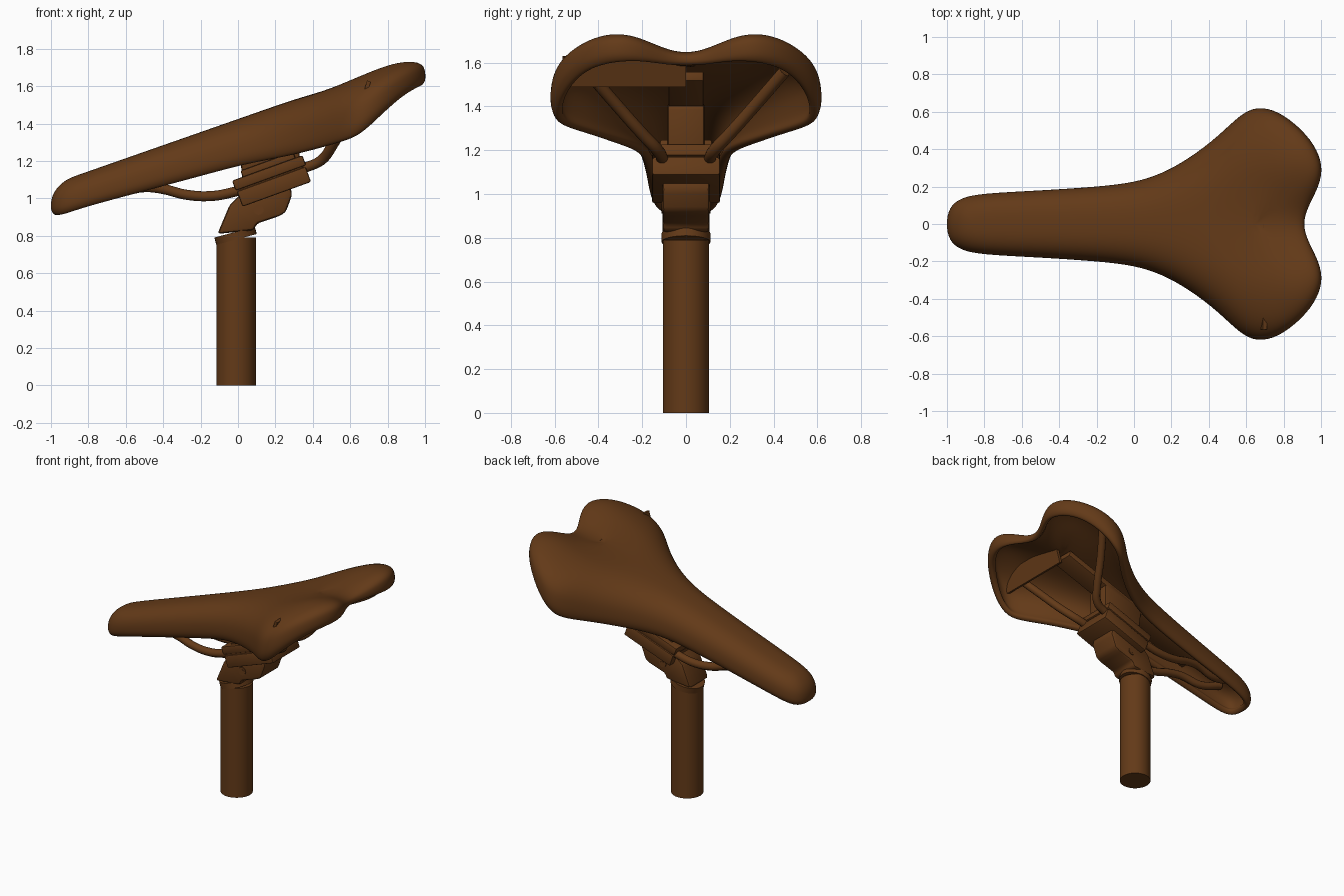
import bpy, bmesh, math
from mathutils import Vector

if "Cube" in bpy.data.objects:
    bpy.data.objects.remove(bpy.data.objects["Cube"])

mat = bpy.data.materials.new("brown")
mat.diffuse_color = (0.125, 0.042, 0.009, 1)
mat.use_nodes = True
mat.node_tree.nodes["Principled BSDF"].inputs["Base Color"].default_value = mat.diffuse_color


def finish(ob, angle=35):
    ob.data.materials.append(mat)
    bpy.ops.object.select_all(action='DESELECT')
    bpy.context.view_layer.objects.active = ob
    ob.select_set(True)
    if ob.type == 'CURVE':
        bpy.ops.object.convert(target='MESH')
    bpy.ops.object.shade_smooth_by_angle(angle=math.radians(angle))
    return ob


def from_bmesh(name, bm):
    me = bpy.data.meshes.new(name)
    bm.to_mesh(me)
    bm.free()
    ob = bpy.data.objects.new(name, me)
    bpy.context.collection.objects.link(ob)
    return ob


def prism(name, pts, y0, y1, bevel=0.01):
    """Side profile in x/z, extruded across y."""
    bm = bmesh.new()
    f = bm.faces.new([bm.verts.new((x, y0, z)) for x, z in pts])
    r = bmesh.ops.extrude_face_region(bm, geom=[f])
    vs = [v for v in r['geom'] if isinstance(v, bmesh.types.BMVert)]
    bmesh.ops.translate(bm, verts=vs, vec=(0, y1 - y0, 0))
    bmesh.ops.recalc_face_normals(bm, faces=bm.faces)
    if bevel:
        bmesh.ops.bevel(bm, geom=bm.edges[:], offset=bevel, segments=2,
                        profile=0.5, affect='EDGES')
    return finish(from_bmesh(name, bm))


def cylinder(name, r, depth, loc, rot=(0, 0, 0), sides=32):
    bpy.ops.mesh.primitive_cylinder_add(vertices=sides, radius=r, depth=depth,
                                        location=loc, rotation=rot)
    ob = bpy.context.object
    ob.name = name
    return finish(ob)


# Saddle shell: edge x, edge y, lower rim z, spine x, from nose to tail notch
outline = [
    (-1.007, 0, .905, -.86), (-.99, .09, .9, -.86), (-.93, .14, .91, -.86),
    (-.82, .165, .945, -.82), (-.5, .18, 1.03, -.5), (-.2, .2, 1.11, -.2),
    (0, .222, 1.165, 0), (.15, .27, 1.195, .14), (.3, .355, 1.225, .26),
    (.45, .47, 1.265, .38), (.57, .59, 1.3, .48), (.66, .632, 1.33, .54),
    (.77, .607, 1.43, .6), (.88, .525, 1.53, .62), (.965, .43, 1.58, .62),
    (1.015, .31, 1.6, .62), (.99, .2, 1.6, .62), (.935, .1, 1.585, .62),
    (.9, 0, 1.58, .62)]


def crown(x, y):
    dip = .105 * min(max((x - .3) / .6, 0), 1.1) ** 1.5
    t = min(abs(y) / .36, 1)
    rise = .025 * min(max((x - .45) / .35, 0), 1)
    return 1.425 + .35 * x + rise - dip * (1 - t * t * (3 - 2 * t))


bm = bmesh.new()
rows = []
N = 9
for xe, ye, zb, xs in outline:
    length = math.hypot(xe - xs, ye)
    n = 2.6 + .5 * min(max((xe - .4) / .4, 0), 1)
    prof = []
    for k in range(N + 1):
        a = k / N * math.pi / 2
        prof.append((math.sin(a) ** (2 / n), .25 + .75 * max(math.cos(a), 0) ** (2 / n)))
    prof += [(1 - .008 / length, .12), (1 - .03 / length, 0)]
    row = []
    for s, h in prof:
        x, y = xs + (xe - xs) * s, ye * s
        row.append(bm.verts.new((x, y, zb + (crown(x, y) - zb) * h)))
    rows.append(row)
for a, b in zip(rows, rows[1:]):
    for k in range(len(a) - 1):
        bm.faces.new((a[k], a[k + 1], b[k + 1], b[k]))
bmesh.ops.remove_doubles(bm, verts=bm.verts, dist=.0005)
bm.normal_update()
if sum(f.normal.z * f.calc_area() for f in bm.faces) < 0:
    bmesh.ops.reverse_faces(bm, faces=bm.faces)
saddle = from_bmesh("saddle", bm)
m = saddle.modifiers.new("mirror", 'MIRROR')
m.use_axis = (False, True, False)
m = saddle.modifiers.new("thickness", 'SOLIDIFY')
m.thickness, m.offset = .045, -1
m = saddle.modifiers.new("smooth", 'SUBSURF')
m.levels = m.render_levels = 2
saddle.data.materials.append(mat)
saddle.data.polygons.foreach_set("use_smooth", [True] * len(saddle.data.polygons))

# Rails
path = [(-.82, .05, 1.08), (-.66, .07, 1.035), (-.5, .09, 1.06), (-.4, .1, 1.05),
        (-.28, .11, 1.02), (-.15, .115, 1.012), (-.04, .115, 1.03), (.1, .115, 1.075),
        (.36, .11, 1.165), (.44, .13, 1.2), (.5, .2, 1.275), (.57, .32, 1.41),
        (.66, .45, 1.56)]
for side, label in ((1, "left"), (-1, "right")):
    cu = bpy.data.curves.new("rail_" + label, 'CURVE')
    cu.dimensions = '3D'
    cu.bevel_depth, cu.bevel_resolution, cu.use_fill_caps = .028, 3, True
    sp = cu.splines.new('BEZIER')
    sp.resolution_u = 5
    sp.bezier_points.add(len(path) - 1)
    for p, (x, y, z) in zip(sp.bezier_points, path):
        p.co = (x, y * side, z)
        p.handle_left_type = p.handle_right_type = 'AUTO'
    ob = bpy.data.objects.new("rail_" + label, cu)
    bpy.context.collection.objects.link(ob)
    finish(ob, 60)

# Support beam under the shell, upper block and rear cross plate
prism("support_beam", [(-.5, 1.115), (.65, 1.518), (.64, 1.56), (-.5, 1.165)], -.08, .08, .006)
prism("upper_block", [(.03, 1.05), (.33, 1.15), (.33, 1.4), (.27, 1.42), (.0, 1.32)], -.085, .085, .015)
prism("rear_plate", [(.65, 1.495), (.67, 1.49), (.71, 1.625), (.69, 1.63)], -.565, 0, 0)

# Clamp: stacked jaws gripping the rails
U = Vector((.94, .34))
D = Vector((.34, -.94))
O = Vector((-.03, 1.09))


def jaw(name, u0, u1, d0, d1, w):
    pts = [O + U * u + D * d for u, d in ((u0, d0), (u1, d0), (u1, d1), (u0, d1))]
    prism(name, [tuple(p) for p in pts], -w, w, .01)


jaw("clamp_top_jaw", 0, .4, -.005, .052, .155)
jaw("clamp_core", .02, .38, .03, .13, .145)
jaw("clamp_bottom_jaw", 0.005, .395, .058, .145, .155)
jaw("clamp_cap", .06, .36, -.04, .01, .12)

# Post head, tilted collar and post
prism("post_head", [(-.11, .81), (-.045, .965), (.03, 1.04), (.27, 1.1), (.29, 1.02),
                    (.255, .925), (.22, .905), (.1, .865), (.085, .83)], -.108, .108, .018)
cylinder("collar", .112, .04, (-.013, 0, .8), (0, -.26, 0))
cylinder("post", .106, .79, (-.01, 0, .395))

# Bolts with a small socket on both sides
for side in (1, -1):
    for name, x, z, w in (("head_bolt", .11, .94, .103), ("block_bolt", .19, 1.215, .08)):
        cylinder(name, .028, .02, (x, side * w, z), (math.pi / 2, 0, 0), 16)
        cylinder(name + "_socket", .015, .024, (x, side * w, z), (math.pi / 2, 0, 0), 6)
